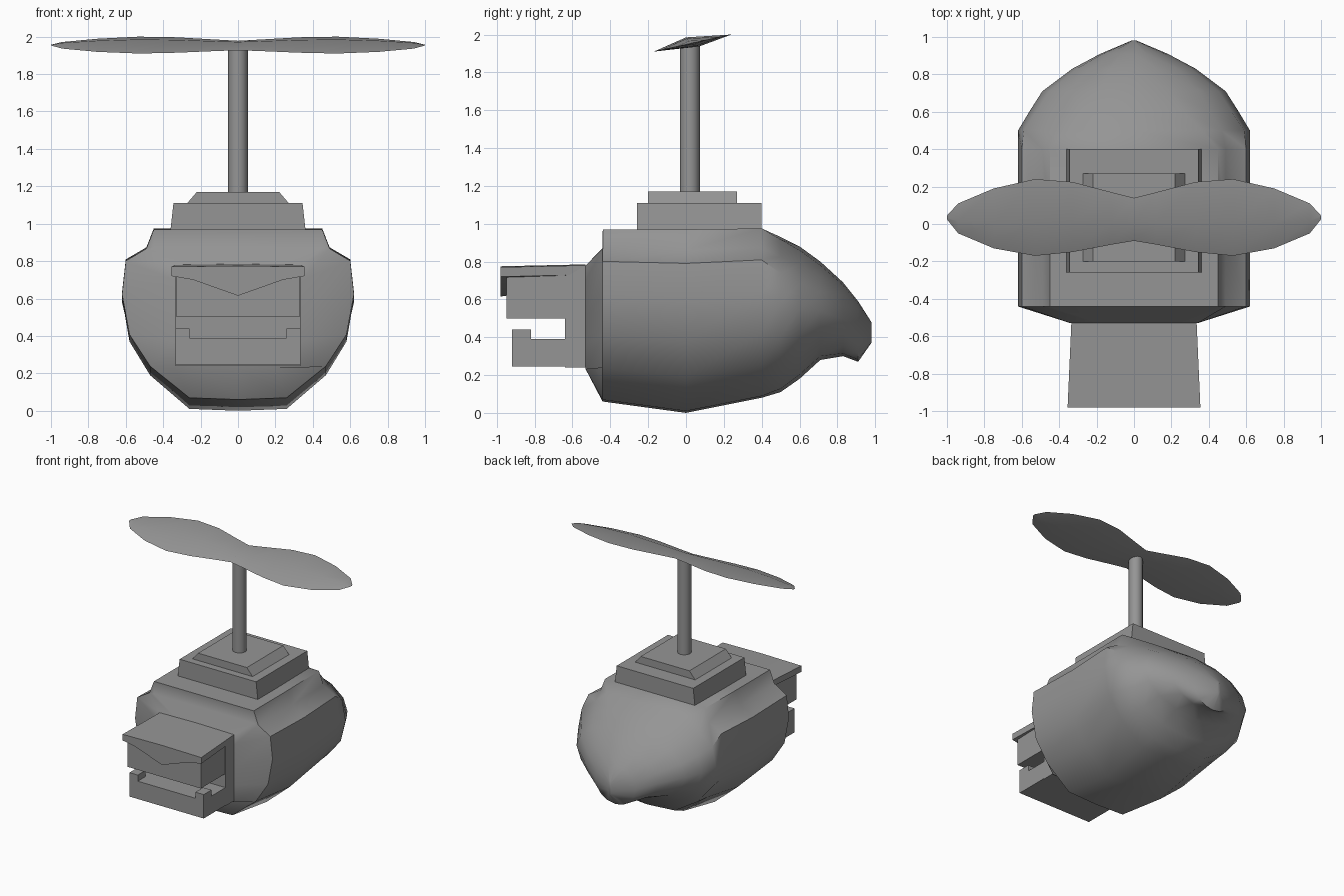
import bpy, math

cube = bpy.data.objects.get("Cube")
if cube:
    bpy.data.objects.remove(cube, do_unlink=True)

grey = bpy.data.materials.new("plain grey")
grey.use_nodes = True
shade = (0.3, 0.3, 0.3, 1)
grey.diffuse_color = shade
grey.node_tree.nodes["Principled BSDF"].inputs["Base Color"].default_value = shade


def finish(obj, angle):
    obj.data.materials.append(grey)
    bpy.ops.object.select_all(action='DESELECT')
    obj.select_set(True)
    bpy.context.view_layer.objects.active = obj
    bpy.ops.object.mode_set(mode='EDIT')
    bpy.ops.mesh.select_all(action='SELECT')
    bpy.ops.mesh.normals_make_consistent(inside=False)
    bpy.ops.object.mode_set(mode='OBJECT')
    bpy.ops.object.shade_smooth_by_angle(angle=math.radians(angle))
    return obj


def loft(name, rings, angle=40):
    """Skin a row of equal-length closed rings and cap both ends."""
    n = len(rings[0])
    verts = [p for r in rings for p in r]
    faces = [(i * n + j, i * n + (j + 1) % n, (i + 1) * n + (j + 1) % n, (i + 1) * n + j)
             for i in range(len(rings) - 1) for j in range(n)]
    faces += [tuple(range(n)), tuple(range(len(verts) - n, len(verts)))]
    mesh = bpy.data.meshes.new(name)
    mesh.from_pydata(verts, [], faces)
    obj = bpy.data.objects.new(name, mesh)
    bpy.context.collection.objects.link(obj)
    return finish(obj, angle)


def mirrored(half, y):
    """Closed ring at y from a half profile running bottom centre to top centre."""
    return [(x, y, z) for x, z in half] + [(-x, y, z) for x, z in half[-2:0:-1]]


def block(name, x0, x1, y0, y1, z0, z1, top=None):
    """Box, optionally with a different x range at the top."""
    tx0, tx1 = top or (x0, x1)
    return loft(name, [[(x0, y, z0), (x1, y, z0), (tx1, y, z1), (tx0, y, z1)] for y in (y0, y1)])


# Hull: boxy at the front, blending into a rounded tail
W, H = 0.62, 0.97
boxy = [(0, 0), (.26, .01), (.47, .19), (.58, .37), (.62, .6),
        (.6, .79), (.49, .86), (.45, .97), (0, .97)]
steps = len(boxy) - 1
oval = [(W * math.sin(math.pi * i / steps), H / 2 * (1 - math.cos(math.pi * i / steps)))
        for i in range(steps + 1)]


def section(y, w, zb, zt, blend):
    pts = []
    for (ax, az), (bx, bz) in zip(boxy, oval):
        x = ax + (bx - ax) * blend
        z = az + (bz - az) * blend
        pts.append((x * w / W, zb + z * (zt - zb) / H))
    return pts


muzzle = [(0, .23), (.2, .23), (.34, .23), (.34, .37), (.34, .5),
          (.34, .7), (.34, .78), (.2, .78), (0, .78)]
stations = [(-.44, .62, .06, .97, 0), (0, .62, 0, .97, 0), (.4, .62, .08, .975, 0),
            (.5, .62, .11, .93, .4), (.6, .56, .18, .88, .75), (.71, .49, .28, .8, 1),
            (.83, .33, .3, .69, 1), (.91, .18, .27, .59, 1), (.98, .015, .37, .48, 1)]
front = [(x, min(z, .87)) for x, z in section(*stations[0])]
rings = [mirrored(muzzle, -.53), mirrored(front, -.441)]
rings += [mirrored(section(*s), s[0]) for s in stations]
loft("hull", rings, 45)

# Stepped roof
block("roof_lower_step", -.365, .365, -.26, .4, .93, 1.11, (-.345, .345))
block("roof_upper_step", -.28, .28, -.2, .27, 1.1, 1.17, (-.22, .22))

# Snout with open jaws
block("mouth_back", -.335, .335, -.64, -.5, .24, .775)
block("upper_jaw", -.33, .33, -.95, -.6, .5, .76)
block("lower_jaw", -.335, .335, -.92, -.6, .245, .39)
for side, name in ((1, "left_tooth"), (-1, "right_tooth")):
    a, b = sorted((side * .26, side * .335))
    block(name, a, b, -.92, -.82, .38, .44)

# Brow with a pointed centre
brow_half = [(0, .615), (.24, .7), (.355, .72), (.355, .77), (0, .775)]
brow_back = [(0, .68), (.24, .71), (.33, .73), (.335, .78), (0, .785)]
loft("brow", [mirrored(brow_half, -.98), mirrored(brow_back, -.53)], 30)

# Mast
bpy.ops.mesh.primitive_cylinder_add(vertices=12, radius=.053, depth=.8, location=(0, .02, 1.555))
mast = bpy.context.object
mast.name = "mast"
finish(mast, 40)

# Rotor: half-blade stations of x, front y, back y, mirrored into one tilted blade
blade = [(0, -.09, .14), (.12, -.11, .17), (.33, -.15, .225), (.53, -.17, .24),
         (.75, -.13, .19), (.94, -.05, .11), (1, .025, .045)]
rotor = []
for x, y0, y1 in [(-x, a, b) for x, a, b in blade[:0:-1]] + blade:
    mid, chord = (y0 + y1) / 2, (y1 - y0) / .41
    tilt = lambda y: 1.955 + .22 * (y - .035)
    rotor.append([(x, y0, tilt(y0)), (x, mid - .035 * chord, 1.955 + .03 * chord),
                  (x, y1, tilt(y1)), (x, mid + .035 * chord, 1.955 - .018 * chord)])
loft("rotor", rotor, 60)
